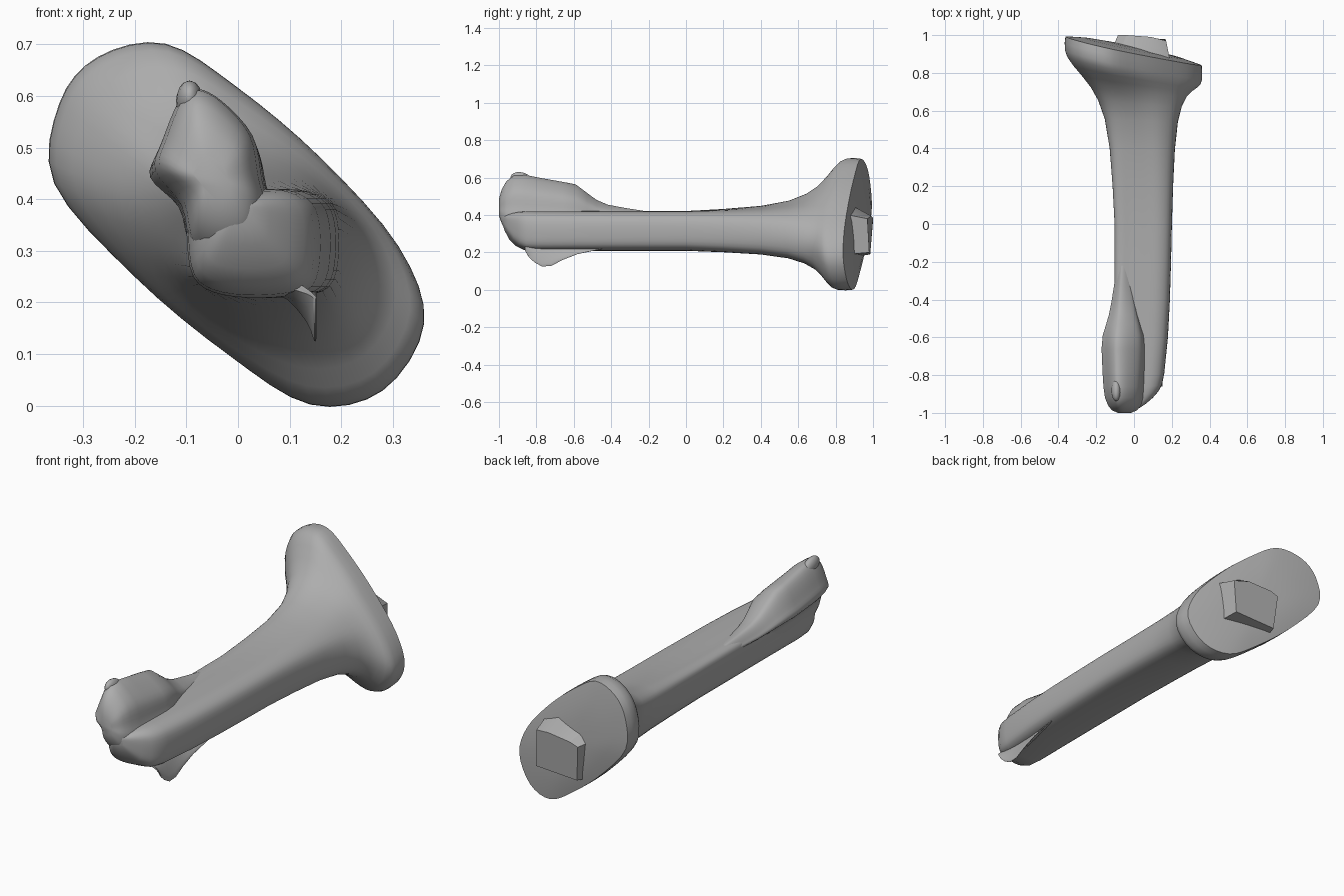
import bpy, bmesh, math
from mathutils import Vector

cube = bpy.data.objects.get("Cube")
if cube:
    bpy.data.objects.remove(cube, do_unlink=True)

grey = bpy.data.materials.new("plain_grey")
GREY = (0.42, 0.42, 0.42, 1)
grey.diffuse_color = GREY
grey.use_nodes = True
for node in grey.node_tree.nodes:
    if node.type == 'BSDF_PRINCIPLED':
        node.inputs["Base Color"].default_value = GREY


def round_outline(points, steps=4):
    """Closed smooth curve through a few (x, z) points."""
    out, n = [], len(points)
    for i in range(n):
        a, b, c, d = (Vector(points[(i + k) % n]) for k in (-1, 0, 1, 2))
        for s in range(steps):
            t = s / steps
            out.append(0.5 * (2 * b + (c - a) * t + (2 * a - 5 * b + 4 * c - d) * t * t
                              + (3 * b - a - 3 * c + d) * t ** 3))
    return out


def loft(name, rings, angle=40):
    """Skin a list of equal-length vertex rings and close both ends."""
    bm = bmesh.new()
    loops = [[bm.verts.new(p) for p in ring] for ring in rings]
    n = len(loops[0])
    for a, b in zip(loops, loops[1:]):
        for i in range(n):
            j = (i + 1) % n
            bm.faces.new((a[i], a[j], b[j], b[i]))
    bm.faces.new(loops[0])
    bm.faces.new(loops[-1])
    bmesh.ops.recalc_face_normals(bm, faces=bm.faces)
    mesh = bpy.data.meshes.new(name)
    bm.to_mesh(mesh)
    bm.free()
    obj = bpy.data.objects.new(name, mesh)
    bpy.context.collection.objects.link(obj)
    mesh.materials.append(grey)
    bpy.ops.object.select_all(action='DESELECT')
    obj.select_set(True)
    bpy.context.view_layer.objects.active = obj
    bpy.ops.object.shade_smooth_by_angle(angle=math.radians(angle))


def tilt(x, z):
    """Tilt of the back plate: its right tip lies further forward."""
    return -.235 * x - .05 * (z - .35)


# Shaft flaring into a slanted oval plate at the back
shaft = round_outline([(.20, .30), (.19, .38), (.14, .415), (.06, .42), (-.02, .42), (-.07, .42),
                       (-.10, .40), (-.10, .34), (-.085, .25), (-.02, .215), (.10, .21), (.18, .23)])
plate = round_outline([(.36, .16), (.31, .31), (.16, .48), (0, .615), (-.14, .70), (-.27, .675),
                       (-.345, .585), (-.355, .43), (-.20, .25), (-.02, .10), (.14, .003), (.28, .03)])
rings = []
# front part: y, width, overall scale, slant of the blunt end
for y, w, s, g in [(-.98, .82, .2, .2), (-.965, .82, .42, .2), (-.94, .82, .68, .2), (-.91, .83, .86, .18),
                   (-.87, .84, .97, .12), (-.8, .865, 1, .04), (-.6, .93, 1, 0), (-.4, .965, 1, 0),
                   (-.2, .985, 1, 0)]:
    ring = []
    for p in shaft:
        x = (-.1 + (p.x + .1) * w) * s
        ring.append((x, y + g * x, .385 + (p.y - .385) * s))
    rings.append(ring)
# flare: y, blend from shaft to plate
for y, f in [(0, 0), (.2, .04), (.4, .1), (.55, .2), (.64, .33), (.70, .48), (.745, .66),
             (.78, .83), (.81, .95), (.84, 1), (.88, 1.005), (.915, .99)]:
    ring = []
    for a, b in zip(shaft, plate):
        p = a.lerp(b, f)
        ring.append((p.x, y + tilt(p.x, p.y) * f, p.y))
    rings.append(ring)
# slightly domed back of the plate
for y, s in [(.93, .72), (.937, .4), (.94, .1)]:
    rings.append([(p.x * s, y + tilt(p.x, p.y) * s, .35 + (p.y - .35) * s) for p in plate])
loft("shaft_and_plate", rings)

# Raised knob on the front upper side: y, width scale, height scale, centre height
knob = round_outline([(.055, .44), (.035, .53), (-.03, .60), (-.085, .625), (-.12, .60),
                      (-.155, .52), (-.17, .46), (-.115, .39), (-.09, .30), (-.02, .27),
                      (.05, .29), (.07, .37)])
rings = []
for y, sx, sz, zc in [(-.2, .3, .22, .36), (-.32, .45, .29, .36), (-.42, .58, .36, .36),
                      (-.48, .68, .46, .36), (-.53, .8, .60, .36), (-.59, .95, .77, .36),
                      (-.66, 1, .82, .36), (-.78, .96, .90, .36), (-.86, .92, .96, .36),
                      (-.92, .85, .91, .37), (-.96, .72, .74, .385), (-.985, .56, .52, .40),
                      (-1.0, .3, .25, .42)]:
    rings.append([(-.05 + (p.x + .05) * sx, y, zc + (p.y - .36) * sz) for p in knob])
loft("front_knob", rings)

# Small nub on top of the knob
bpy.ops.mesh.primitive_uv_sphere_add(segments=16, ring_count=10, radius=1, location=(-.094, -.88, .59))
nub = bpy.context.object
nub.name = "knob_nub"
nub.scale = (.026, .06, .038)
nub.rotation_euler = (math.radians(-15), 0, 0)
nub.data.materials.append(grey)
bpy.ops.object.shade_smooth()

# Small fin under the front end: y, depth
fin = round_outline([(.115, .25), (.138, .20), (.155, .14), (.152, .125), (.138, .16),
                     (.10, .205), (.05, .23), (.08, .26)], 3)
rings = []
for y, s in [(-.86, .25), (-.84, .55), (-.81, .8), (-.77, 1), (-.72, .97), (-.66, .68), (-.58, .4), (-.45, .15)]:
    rings.append([(p.x - .004, y, .235 + (p.y - .235) * s) for p in fin])
loft("lower_fin", rings)

# Blocky boss on the back plate with a sloping upper side
base = [(.18, .87, .19), (.19, .87, .40), (.09, .89, .45), (-.07, .92, .43), (-.11, .94, .38), (-.08, .93, .18)]
face = [(.165, .98, .20), (.17, .97, .38), (.09, .99, .395), (-.04, 1.0, .385), (-.085, 1.0, .37), (-.07, .985, .19)]
loft("back_boss", [base, face], 25)
